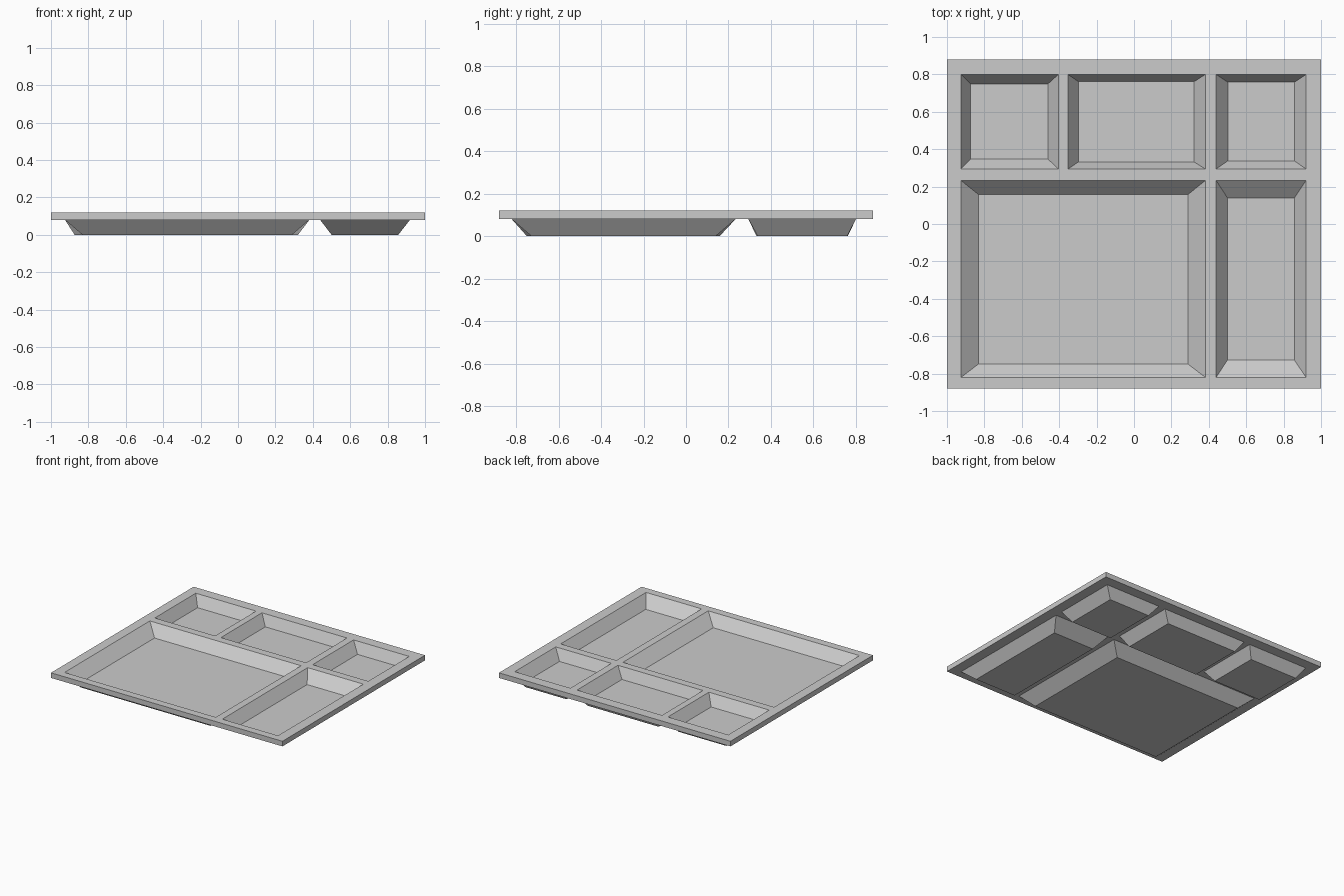
import bpy, bmesh

if "Cube" in bpy.data.objects:
    bpy.data.objects.remove(bpy.data.objects["Cube"])

TOP, FLOOR, THICK = 0.12, 0.04, 0.04

# Grid lines shared by the rim, dividers and compartments
XS = [-1, -0.925, -0.404, -0.353, 0.382, 0.439, 0.92, 1]
YS = [-0.88, -0.82, 0.233, 0.294, 0.80, 0.88]

# Compartments: opening (x0, x1, y0, y1), floor (x0, x1, y0, y1)
PITS = [
    ((-0.925, 0.382, -0.82, 0.233), (-0.832, 0.289, -0.749, 0.158)),   # main
    ((0.439, 0.92, -0.82, 0.233), (0.50, 0.857, -0.727, 0.139)),       # side
    ((-0.925, -0.404, 0.294, 0.80), (-0.874, -0.46, 0.347, 0.749)),    # back left
    ((-0.353, 0.382, 0.294, 0.80), (-0.297, 0.321, 0.332, 0.761)),     # back middle
    ((0.439, 0.92, 0.294, 0.80), (0.502, 0.857, 0.338, 0.758)),        # back right
]


def remap(v, a0, a1, b0, b1):
    return b0 + (v - a0) / (a1 - a0) * (b1 - b0)


bm = bmesh.new()

# Flat top sheet
grid = [[bm.verts.new((x, y, TOP)) for x in XS] for y in YS]
for j in range(len(YS) - 1):
    for i in range(len(XS) - 1):
        bm.faces.new((grid[j][i], grid[j][i + 1], grid[j + 1][i + 1], grid[j + 1][i]))

# Press each compartment down with sloping walls
for (x0, x1, y0, y1), (fx0, fx1, fy0, fy1) in PITS:
    cells = []
    for f in bm.faces:
        c = f.calc_center_median()
        if x0 < c.x < x1 and y0 < c.y < y1 and all(abs(v.co.z - TOP) < 1e-5 for v in f.verts):
            cells.append(f)
    if len(cells) > 1:
        cells = bmesh.ops.dissolve_faces(bm, faces=cells, use_verts=False)["region"]
    floor = bmesh.ops.extrude_discrete_faces(bm, faces=cells)["faces"][0]
    for v in floor.verts:
        v.co = (remap(v.co.x, x0, x1, fx0, fx1), remap(v.co.y, y0, y1, fy0, fy1), FLOOR)

# Thicken straight down into a closed moulded sheet
ext = bmesh.ops.extrude_face_region(bm, geom=bm.faces[:], use_keep_orig=True)
for v in ext["geom"]:
    if isinstance(v, bmesh.types.BMVert):
        v.co.z -= THICK
bmesh.ops.recalc_face_normals(bm, faces=bm.faces[:])

mesh = bpy.data.meshes.new("compartment_tray")
bm.to_mesh(mesh)
bm.free()
tray = bpy.data.objects.new("compartment_tray", mesh)
bpy.context.collection.objects.link(tray)
